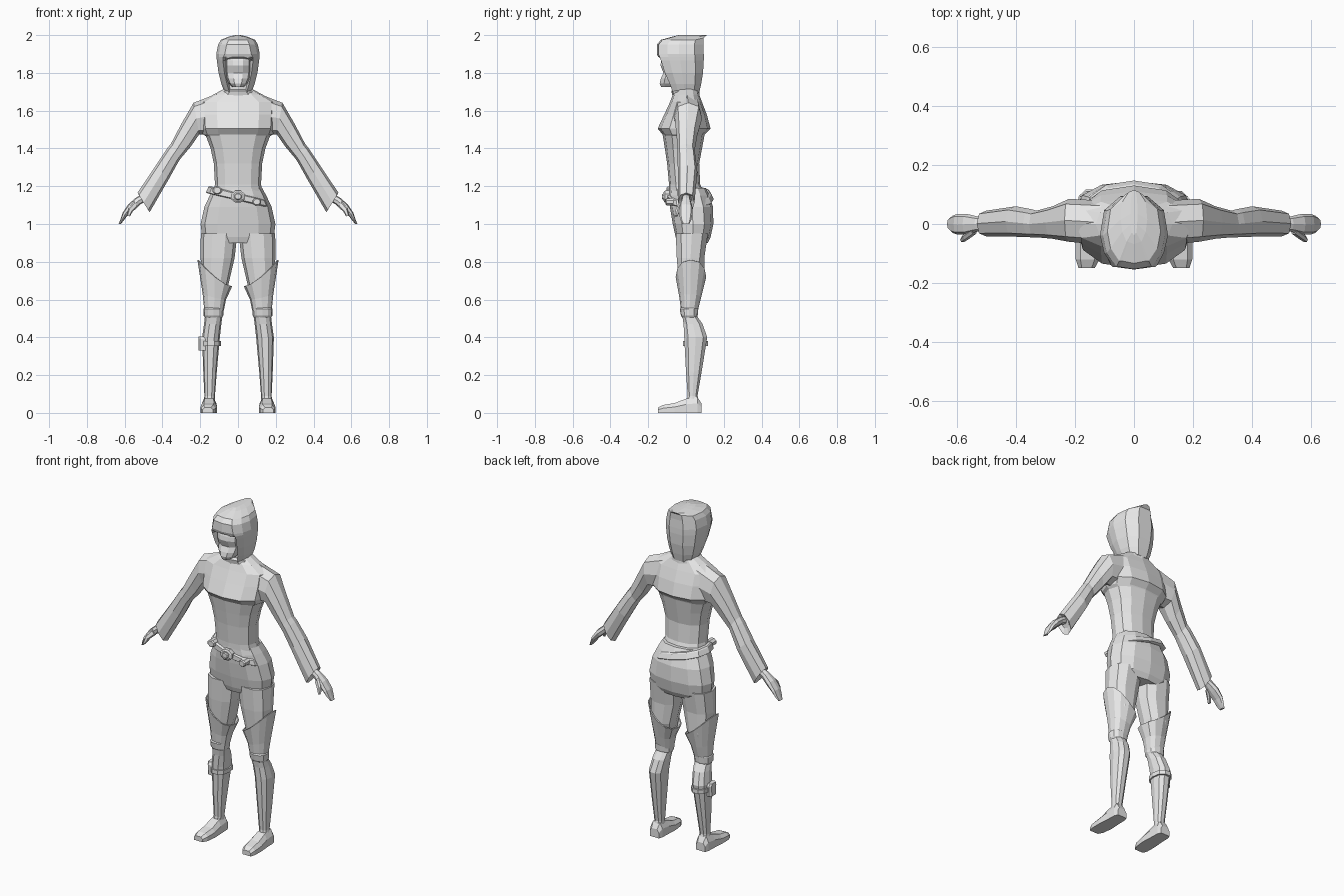
import bpy, bmesh, math
from mathutils import Vector

grey = bpy.data.materials.new("plain_grey")
grey.diffuse_color = (0.8, 0.8, 0.8, 1)


def loft(name, rings, caps=True, mirror=False, thickness=0):
    """Skin a list of equal-length closed rings."""
    bm = bmesh.new()
    vs = [[bm.verts.new(p) for p in r] for r in rings]
    n = len(vs[0])
    for a, b in zip(vs, vs[1:]):
        for i in range(n):
            j = (i + 1) % n
            bm.faces.new((a[i], a[j], b[j], b[i]))
    if caps:
        bm.faces.new(vs[0])
        bm.faces.new(vs[-1])
    bmesh.ops.recalc_face_normals(bm, faces=bm.faces[:])
    me = bpy.data.meshes.new(name)
    bm.to_mesh(me)
    bm.free()
    me.materials.append(grey)
    ob = bpy.data.objects.new(name, me)
    bpy.context.collection.objects.link(ob)
    if thickness:
        m = ob.modifiers.new("thick", 'SOLIDIFY')
        m.thickness = thickness
    if mirror:
        ob.modifiers.new("mirror", 'MIRROR')
    return ob


def soft(v, p):
    return math.copysign(abs(v) ** p, v) if abs(v) > 1e-6 else 0.0


def flat_ring(z, cx, hw, yf, yb, n=12, p=0.85, rise=lambda c: 0):
    """Horizontal rounded ring from yf (front) to yb (back)."""
    out = []
    for i in range(n):
        a = 2 * math.pi * i / n
        c, s = soft(math.cos(a), p), soft(math.sin(a), p)
        out.append((cx + hw * c, (yf + yb) / 2 + (yb - yf) / 2 * s, z + rise(c)))
    return out


def limb_ring(tx, tz, bx, bz, yf, yb, n=8, p=0.8):
    """Ring around a sloping limb, between an upper and a lower point."""
    top, bot = Vector((tx, 0, tz)), Vector((bx, 0, bz))
    out = []
    for i in range(n):
        a = 2 * math.pi * i / n
        q = (top + bot) / 2 + (top - bot) / 2 * soft(math.cos(a), p)
        q.y = (yf + yb) / 2 + (yb - yf) / 2 * soft(math.sin(a), p)
        out.append(q)
    return out


def body(name, rows, **kw):
    return loft(name, [flat_ring(z, 0, *r) for z, *r in rows], **kw)


# Torso: short jacket with an overhanging hem, waist, hips
body("jacket", [(1.45, .15, -.105, .09), (1.475, .185, -.125, .10),
                (1.505, .195, -.15, .13), (1.58, .2, -.115, .11),
                (1.645, .2, -.085, .085), (1.685, .13, -.07, .07),
                (1.715, .075, -.055, .06)])
body("waist", [(1.15, .135, -.09, .10), (1.21, .122, -.09, .075),
               (1.32, .128, -.10, .07), (1.40, .145, -.112, .085),
               (1.48, .175, -.125, .10)])
body("hips", [(.90, .13, -.045, .115), (.93, .19, -.055, .13),
              (1.0, .198, -.07, .145), (1.09, .178, -.085, .143),
              (1.15, .15, -.092, .125), (1.19, .128, -.09, .105)])
body("neck", [(1.66, .075, -.05, .06), (1.78, .06, -.05, .05)])
body("collar", [(1.68, .10, -.072, .072), (1.705, .082, -.078, .07),
                (1.715, .06, -.05, .05)])

# Slanted belt with buckle and two studs
slope = lambda c: -.038 * c
loft("belt", [flat_ring(z, 0, hw, f, b, rise=slope) for z, hw, f, b in
              [(1.125, .163, -.096, .14), (1.13, .17, -.104, .147),
               (1.158, .157, -.104, .135), (1.163, .15, -.094, .128)]])


def disc(name, x, z, r, y0, y1):
    def ring(y, k):
        return [(x + r * k * math.cos(math.pi * (i + .5) / 4), y,
                 z + r * .85 * k * math.sin(math.pi * (i + .5) / 4)) for i in range(8)]
    loft(name, [ring(y0, 1), ring(y1 + .006, 1), ring(y1, .75)])


disc("buckle", 0, 1.145, .04, -.08, -.118)
disc("buckle_centre", 0, 1.145, .022, -.1, -.126)
disc("belt_stud_left", -.11, 1.178, .026, -.05, -.102)
disc("belt_stud_right", .10, 1.117, .024, -.05, -.108)

# Sleeves, flared at the wrist
loft("sleeve", [limb_ring(*r) for r in [
    (.11, 1.69, .13, 1.47, -.07, .08),
    (.235, 1.642, .205, 1.475, -.06, .085),
    (.30, 1.53, .25, 1.41, -.05, .06),
    (.355, 1.425, .305, 1.345, -.045, .045),
    (.375, 1.40, .318, 1.325, -.045, .05),
    (.435, 1.31, .365, 1.24, -.043, .06),
    (.532, 1.165, .468, 1.062, -.042, .045),
    (.51, 1.155, .475, 1.10, -.025, .03)]], mirror=True)

# Hands and thumbs
loft("hand", [limb_ring(*r) for r in [
    (.505, 1.16, .48, 1.125, -.02, .02),
    (.54, 1.14, .515, 1.105, -.025, .025),
    (.58, 1.105, .55, 1.075, -.036, .034),
    (.61, 1.06, .585, 1.045, -.036, .034),
    (.622, 1.025, .604, 1.02, -.03, .028),
    (.632, 1.0, .62, 1.0, -.018, .018)]], mirror=True)
loft("thumb", [limb_ring(*r, n=6) for r in [
    (.55, 1.12, .53, 1.09, -.035, -.01),
    (.578, 1.085, .558, 1.065, -.055, -.028),
    (.588, 1.045, .572, 1.04, -.062, -.045)]], mirror=True)

# Legs
loft("leg", [flat_ring(*r, n=10) for r in [
    (.05, .153, .03, .0, .075), (.09, .15, .028, .008, .062),
    (.22, .148, .036, -.002, .085), (.40, .143, .047, -.012, .115),
    (.47, .134, .046, -.015, .09), (.52, .128, .046, -.022, .055),
    (.58, .126, .05, -.028, .065), (.70, .118, .072, -.042, .10),
    (.82, .108, .09, -.052, .10), (.95, .10, .097, -.058, .12)]], mirror=True)

# Flared boot tops with a tall outer point, and knee bands
rise = lambda c: .14 * ((1 + c) / 2) ** 1.5
loft("boot_cuff", [flat_ring(.52, .128, .048, -.024, .057),
                   flat_ring(.60, .125, .062, -.035, .08, rise=lambda c: .2 * rise(c)),
                   flat_ring(.67, .123, .092, -.055, .107, rise=rise)],
     caps=False, mirror=True, thickness=.006)
loft("knee_band", [flat_ring(z, .13, hw, f, b) for z, hw, f, b in
                   [(.505, .046, -.02, .058), (.515, .052, -.027, .062),
                    (.55, .053, -.033, .065), (.56, .046, -.025, .06)]], mirror=True)

# Feet, skinned from heel to toe
loft("foot", [[(x0 + s * hw * k, y, z * h) for s, k, h in
               [(-1, 1, 0), (1, 1, 0), (1, 1, .6), (1, .6, 1), (-1, .6, 1), (-1, 1, .6)]]
              for y, x0, hw, z in [
                  (.082, .153, .03, .05), (.06, .153, .038, .085), (.0, .153, .04, .075),
                  (-.06, .154, .044, .052), (-.12, .157, .04, .042), (-.148, .16, .028, .028)]],
     mirror=True)

# Pouch strapped to one shin
loft("shin_pouch", [[(x, .035 + s * w, z) for s, z in
                     [(-1, .33), (1, .33), (1.1, .39), (.8, .405), (-.8, .405), (-1.1, .39)]]
                    for x, w in [(-.17, .03), (-.2, .03), (-.21, .02)]])
loft("shin_strap", [flat_ring(z, -.143, .052, -.018, .12, n=10) for z in (.355, .38)])

# Hood: rings open to the front with a recessed face, drawn to a point behind


def hood_ring(z, w, f, b, e, d, lift=0):
    half = [(e, f, z), (w * .88, f + (b - f) * .2, z), (w, f + (b - f) * .45, z),
            (w * .88, f + (b - f) * .8, z), (w * .4, b, z + lift)]
    dent = [(-e * .82, f + d, z), (0, f + d - .008, z), (e * .82, f + d, z)]
    return half + [(-x, y, q) for x, y, q in reversed(half)] + dent


loft("hood", [hood_ring(*r) for r in [
    (1.695, .07, -.07, .07, .045, .02),
    (1.74, .088, -.085, .08, .058, .035),
    (1.80, .103, -.112, .09, .072, .04),
    (1.865, .112, -.132, .094, .08, .04),
    (1.885, .114, -.14, .094, .078, .0),
    (1.90, .115, -.146, .094, .07, .0),
    (1.95, .105, -.145, .092, .06, .0),
    (1.975, .09, -.125, .094, .05, .0, .01),
    (1.993, .045, -.06, .108, .025, .0, .005),
    (2.0, .012, -.03, .113, .008, .0)]])

# Face covering, jutting at the chin, with a peaked brow band
loft("face_mask", [flat_ring(z, 0, hw, f, 0, n=10) for z, hw, f in
                   [(1.725, .03, -.135), (1.745, .05, -.142), (1.77, .062, -.136),
                    (1.80, .068, -.122), (1.84, .07, -.138), (1.865, .07, -.134),
                    (1.89, .066, -.125)]])
peak = lambda c: .02 * (1 - abs(c))
loft("brow_band", [flat_ring(z, 0, hw, f, 0, rise=peak) for z, hw, f in
                   [(1.865, .088, -.13), (1.87, .094, -.149),
                    (1.888, .094, -.152), (1.893, .088, -.135)]])
